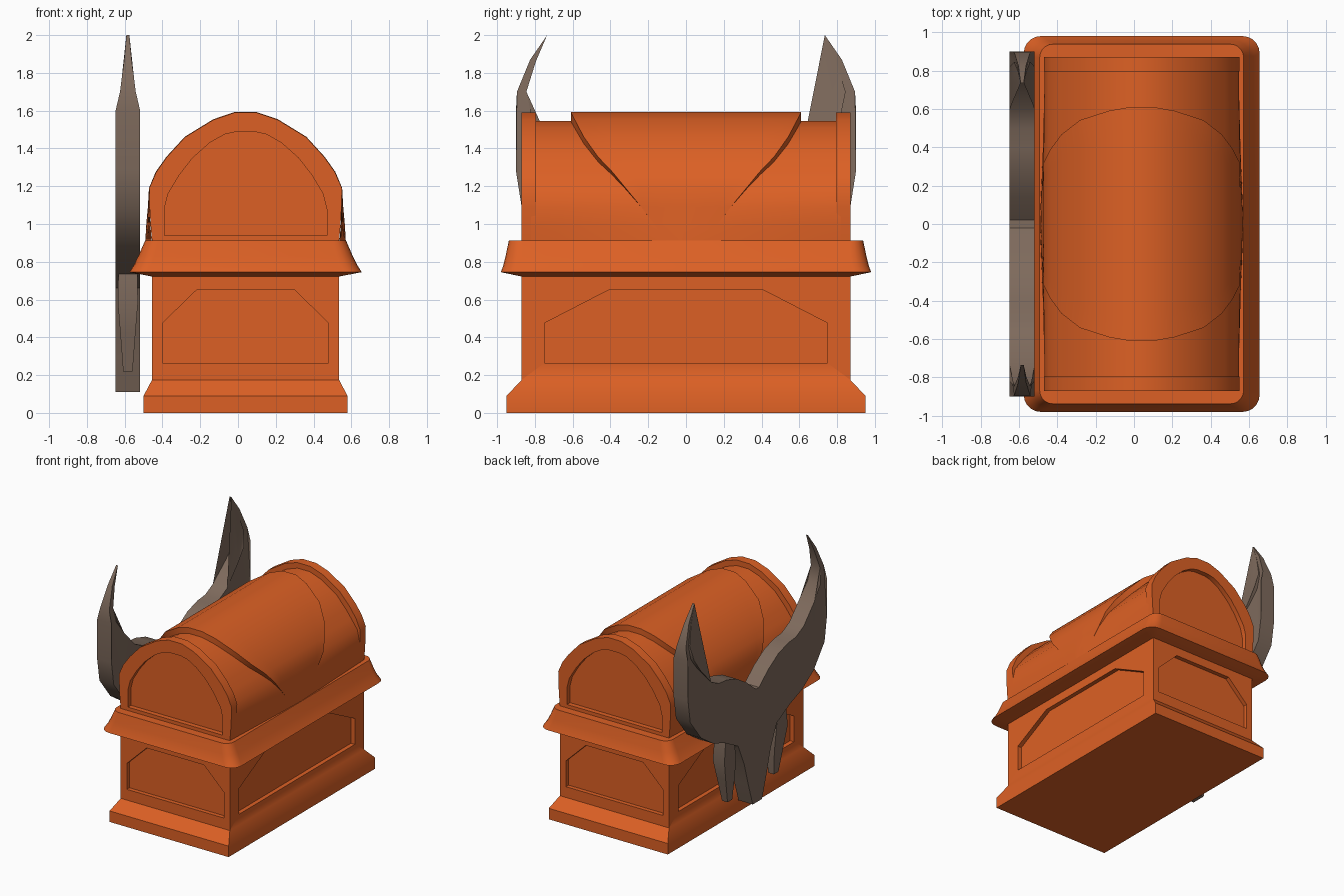
import bpy, bmesh, math
from mathutils import Vector

if "Cube" in bpy.data.objects:
    bpy.data.objects.remove(bpy.data.objects["Cube"], do_unlink=True)

CX = 0.04  # chest centre line


def material(name, rgb):
    m = bpy.data.materials.new(name)
    m.use_nodes = True
    m.diffuse_color = (*rgb, 1)
    m.node_tree.nodes["Principled BSDF"].inputs["Base Color"].default_value = (*rgb, 1)
    return m


ORANGE = material("burnt_orange", (0.72, 0.118, 0.018))
BROWN = material("grey_brown", (0.21, 0.145, 0.108))


def finish(name, bm, mat, angle=30):
    bmesh.ops.recalc_face_normals(bm, faces=bm.faces)
    mesh = bpy.data.meshes.new(name)
    bm.to_mesh(mesh)
    bm.free()
    mesh.materials.append(mat)
    ob = bpy.data.objects.new(name, mesh)
    bpy.context.collection.objects.link(ob)
    smooth(ob, angle)
    return ob


def smooth(ob, angle=30):
    bpy.ops.object.select_all(action='DESELECT')
    ob.select_set(True)
    bpy.context.view_layer.objects.active = ob
    bpy.ops.object.shade_smooth_by_angle(angle=math.radians(angle))


def loft(rings, closed=True):
    """Skin a stack of point rings; closed rings get end caps."""
    bm = bmesh.new()
    rows = [[bm.verts.new(p) for p in ring] for ring in rings]
    n = len(rows[0])
    for a, b in zip(rows, rows[1:]):
        for i in range(n if closed else n - 1):
            j = (i + 1) % n
            bm.faces.new((a[i], a[j], b[j], b[i]))
    if closed:
        bm.faces.new(rows[0])
        bm.faces.new(rows[-1])
    return bm


def rounded_rect(hx, hy, r, z, seg=5):
    pts = []
    for q, (sx, sy) in enumerate([(1, 1), (-1, 1), (-1, -1), (1, -1)]):
        for k in range(seg + 1):
            a = math.pi / 2 * (q + k / seg)
            pts.append((CX + sx * (hx - r) + r * math.cos(a),
                        sy * (hy - r) + r * math.sin(a), z))
    return pts


def box_ring(hx, hy, z):
    return [(CX + sx * hx, sy * hy, z) for sx, sy in [(1, 1), (-1, 1), (-1, -1), (1, -1)]]


def mirrored(half):
    return half + [(-u, z) for u, z in reversed(half)]


def carve(ob, outline, axis, sides, depth=0.035):
    """Sink a panel of the given outline into both opposite walls."""
    for s in (1, -1):
        near, far = s * (sides - depth), s * (sides + 0.1)
        if axis == 'x':
            rings = [[(CX + d, u, z) for u, z in outline] for d in (near, far)]
        else:
            rings = [[(CX + u, d, z) for u, z in outline] for d in (near, far)]
        cutter = finish("panel_cutter", loft(rings), ORANGE)
        cutter.hide_render = True
        mod = ob.modifiers.new("panel", 'BOOLEAN')
        mod.object, mod.operation, mod.solver = cutter, 'DIFFERENCE', 'EXACT'
        bpy.context.view_layer.objects.active = ob
        bpy.ops.object.modifier_apply(modifier=mod.name)
        bpy.data.objects.remove(cutter, do_unlink=True)
    smooth(ob)


def interp(table, v):
    """Piecewise linear lookup in rising (key, value) pairs."""
    if v <= table[0][0]:
        return table[0][1]
    for (a, fa), (b, fb) in zip(table, table[1:]):
        if v <= b:
            return fa + (fb - fa) * (v - a) / (b - a)
    return table[-1][1]


# Chest body with plinth and sunken panels
W, L = 0.495, 0.87
body = finish("chest_body", loft([box_ring(0.54, 0.95, 0), box_ring(0.54, 0.95, 0.09),
                                  box_ring(W, L, 0.175), box_ring(W, L, 0.74)]), ORANGE)
for axis, wide, narrow, wall in (('x', 0.75, 0.41, W), ('y', 0.44, 0.26, L)):
    carve(body, mirrored([(wide, 0.263), (wide, 0.475), (narrow, 0.65)]), axis, wall)

# Flared lid rim
finish("lid_rim", loft([rounded_rect(W, L, 0.02, 0.722), rounded_rect(0.615, 0.98, 0.09, 0.745),
                        rounded_rect(0.59, 0.966, 0.09, 0.785), rounded_rect(0.568, 0.955, 0.085, 0.83),
                        rounded_rect(0.532, 0.938, 0.07, 0.912)]), ORANGE, 40)

# Arched lid: the same arch drives the end bands, the barrel and the middle plate
ARCH = mirrored([(W, 0.905), (0.503, 1.0), (0.508, 1.09), (0.51, 1.19), (0.473, 1.275),
                 (0.417, 1.354), (0.32, 1.46), (0.17, 1.552), (0.06, 1.589)])


def lid_point(p, y, lift):
    u, z = p
    out = Vector((u, z - 1.08)).normalized()
    sink = 0.045 * min(max((z - 1.08) / 0.2, 0), 1) * (lift - 1)
    flare = 0.036 * max(0, 1 - abs(y) / L) * min(max((1.15 - z) / 0.24, 0), 1)
    u += out.x * sink + math.copysign(flare, u)
    return (CX + u, y, z + out.y * sink)


finish("lid_barrel", loft([[lid_point(p, -0.82 + 1.64 * k / 12, 0) for p in ARCH]
                           for k in range(13)], closed=False), ORANGE, 40)

PLATE_WIDTH = [(0.91, 0.10), (1.09, 0.237), (1.275, 0.39), (1.4, 0.51), (1.589, 0.61)]
columns = [(-1, -0.1)] + [(k / 4, 1.06) for k in range(-4, 5)] + [(1, -0.1)]
finish("lid_middle_plate", loft([[lid_point(p, f * interp(PLATE_WIDTH, p[1]), lift) for p in ARCH]
                                 for f, lift in columns], closed=False), ORANGE, 40)

# End bands, each with an arched sunken panel
ends = bmesh.new()
for s in (1, -1):
    part = loft([[(CX + u, s * y, z) for u, z in ARCH] for y in (0.795, L)])
    tmp = bpy.data.meshes.new("tmp")
    part.to_mesh(tmp)
    part.free()
    ends.from_mesh(tmp)
    bpy.data.meshes.remove(tmp)
lid_ends = finish("lid_end_bands", ends, ORANGE)
carve(lid_ends, mirrored([(0.43, 0.94), (0.43, 1.08), (0.41, 1.16), (0.35, 1.26), (0.28, 1.35),
                          (0.19, 1.43), (0.11, 1.475), (0.05, 1.488)]), 'y', L, 0.04)

# Horned plaque: outline in y and z, thinned towards the horn tips
PX = -0.583
HALF = [(1.6, 0.065), (1.72, 0.037), (1.87, 0.02), (2.0, 0.008)]
outline = mirrored([(0.06, 0.11), (0.12, 0.3), (0.17, 0.48), (0.25, 0.66), (0.42, 0.75),
                    (0.58, 0.81), (0.73, 0.91), (0.87, 1.09), (0.9, 1.28), (0.9, 1.6),
                    (0.895, 1.7), (0.825, 1.87), (0.735, 2.0), (0.795, 1.86), (0.845, 1.7),
                    (0.82, 1.58), (0.74, 1.47), (0.6, 1.32), (0.5, 1.27), (0.4, 1.26),
                    (0.27, 1.22), (0.14, 1.14), (0.02, 1.04)])
plaque = loft([[(s, y, z) for y, z in outline] for s in (-1, 1)])
bmesh.ops.triangulate(plaque, faces=[f for f in plaque.faces if len(f.verts) > 4])
for v in plaque.verts:
    v.co.x = PX + v.co.x * interp(HALF, v.co.z)
finish("horned_plaque", plaque, BROWN)

# Drooping ears: (z, y centre, y half width, x half width)
EAR = [(0.76, 0.34, 0.05, 0.05), (0.58, 0.335, 0.075, 0.053),
       (0.42, 0.315, 0.06, 0.04), (0.22, 0.3, 0.03, 0.025)]
for s, side in ((1, "back"), (-1, "front")):
    rings = [[(PX + a * hx, s * (yc + b * hy), z) for a, b in [(1, 1), (-1, 1), (-1, -1), (1, -1)]]
             for z, yc, hy, hx in EAR]
    finish("plaque_ear_" + side, loft(rings), BROWN)
